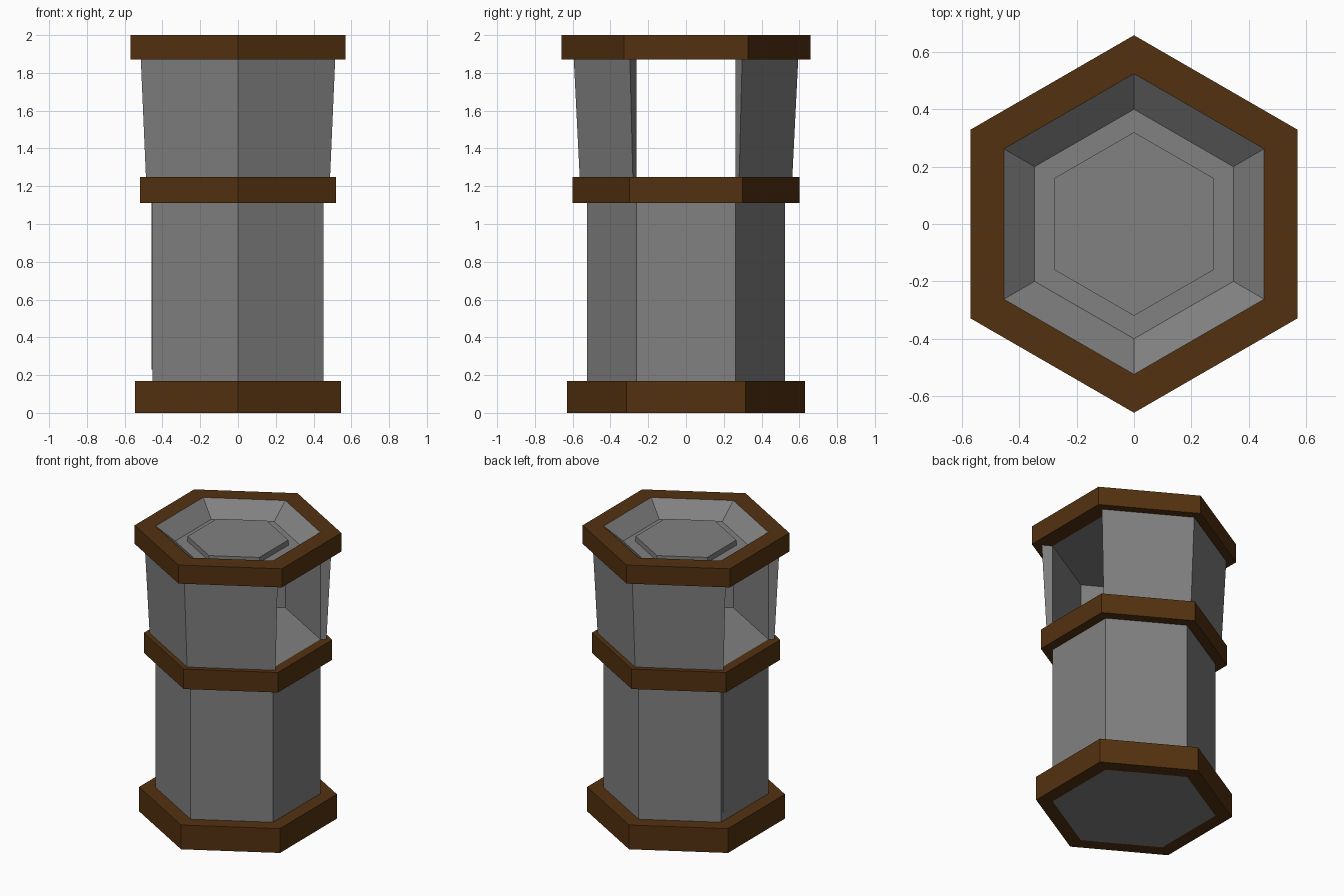
import bpy
import bmesh
from math import cos, sin, radians

if "Cube" in bpy.data.objects:
    bpy.data.objects.remove(bpy.data.objects["Cube"], do_unlink=True)


def make_material(name, colour):
    mat = bpy.data.materials.new(name)
    mat.use_nodes = True
    mat.diffuse_color = colour
    bsdf = next(n for n in mat.node_tree.nodes if n.type == 'BSDF_PRINCIPLED')
    bsdf.inputs["Base Color"].default_value = colour
    return mat


stone = make_material("grey_stone", (0.22, 0.22, 0.22, 1))
wood = make_material("dark_wood", (0.087, 0.031, 0.005, 1))

INNER = 0.524            # corner radius of the shaft
FULL = [-150 + 60 * i for i in range(6)]


def finish(name, bm, mat):
    bmesh.ops.recalc_face_normals(bm, faces=bm.faces)
    mesh = bpy.data.meshes.new(name)
    bm.to_mesh(mesh)
    bm.free()
    mesh.materials.append(mat)
    obj = bpy.data.objects.new(name, mesh)
    bpy.context.collection.objects.link(obj)
    return obj


def sweep(name, profile, mat, angles=FULL, hollow=False):
    """Carry a (radius, height) profile round the hexagon corners.
    A hollow profile is a closed loop; otherwise its two ends are capped."""
    bm = bmesh.new()
    cols = [[bm.verts.new((r * cos(radians(a)), r * sin(radians(a)), z))
             for r, z in profile] for a in angles]
    full = len(angles) == len(FULL)
    n = len(profile)
    for i in range(len(cols) if full else len(cols) - 1):
        a, b = cols[i], cols[(i + 1) % len(cols)]
        for j in range(n if hollow else n - 1):
            k = (j + 1) % n
            bm.faces.new((a[j], b[j], b[k], a[k]))
    if not hollow:
        bm.faces.new([c[0] for c in cols])
        bm.faces.new([c[-1] for c in cols])
    elif not full:
        bm.faces.new(cols[0])
        bm.faces.new(cols[-1])
    return finish(name, bm, mat)


# Shaft, closed by the lookout floor
sweep("shaft", [(INNER, 0), (INNER, 1.25)], stone)

# Wooden bands
for name, radius, low, high in (("base_band", 0.63, 0, 0.17),
                                ("middle_band", 0.60, 1.11, 1.25),
                                ("top_band", 0.658, 1.87, 2.0)):
    sweep(name, [(radius, low), (radius, high), (INNER, high), (INNER, low)],
          wood, hollow=True)

# Flared lookout walls, open on both sides
flare = [(0.563, 1.25), (0.594, 1.87), (INNER, 1.87), (INNER, 1.25)]
sweep("front_wall", flare, stone, FULL[:3], hollow=True)
sweep("back_wall", flare, stone, FULL[3:], hollow=True)

# Dished roof with a raised centre slab
sweep("roof", [(INNER, 1.87), (INNER, 2.0), (0.40, 1.90),
               (0.32, 1.90), (0.32, 1.937)], stone)

# Thin panel on the right face of the shaft
bm = bmesh.new()
bmesh.ops.create_cube(bm, size=1)
bmesh.ops.scale(bm, vec=(0.006, 0.48, 0.89), verts=bm.verts)
bmesh.ops.translate(bm, vec=(-INNER * cos(radians(30)), 0, 0.675), verts=bm.verts)
finish("side_panel", bm, stone)
